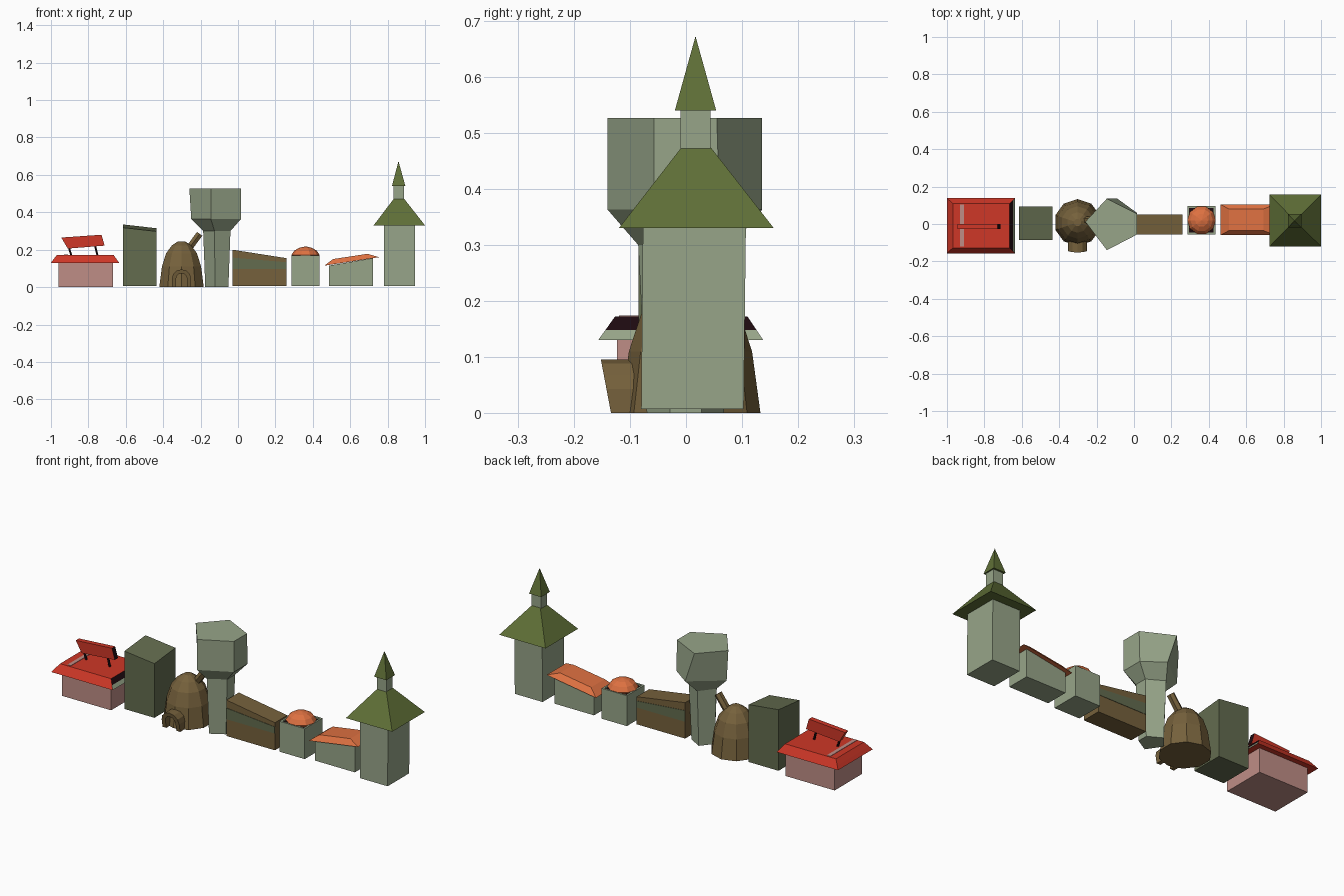
import bpy, bmesh, math
from mathutils import Vector

if "Cube" in bpy.data.objects:
    bpy.data.objects.remove(bpy.data.objects["Cube"])


def material(name, rgb):
    m = bpy.data.materials.new(name)
    m.diffuse_color = (*rgb, 1)
    m.use_nodes = True
    m.node_tree.nodes["Principled BSDF"].inputs["Base Color"].default_value = m.diffuse_color
    return m


SAGE = material("sage", (.31, .375, .25))
ROOF_GREEN = material("roof_green", (.115, .16, .038))
DARK_GREEN = material("dark_green", (.125, .15, .078))
BROWN = material("brown", (.18, .12, .045))
RED = material("red", (.62, .038, .02))
PINK = material("pink", (.52, .27, .24))
ORANGE = material("orange", (.73, .165, .053))
BLACK = material("near_black", (.012, .003, .005))


def loft(name, rings, *mats, rule=None):
    """Skin a stack of equal-length rings (one-point last ring = apex), cap the ends."""
    bm = bmesh.new()
    vs = [[bm.verts.new(p) for p in r] for r in rings]
    for a, b in zip(vs, vs[1:]):
        n = len(a)
        for i in range(n):
            j = (i + 1) % n
            bm.faces.new((a[i], a[j], b[0]) if len(b) == 1 else (a[i], a[j], b[j], b[i]))
    bm.faces.new(vs[0])
    if len(vs[-1]) > 1:
        bm.faces.new(vs[-1])
    bmesh.ops.recalc_face_normals(bm, faces=bm.faces)
    if rule:
        for f in bm.faces:
            f.material_index = rule(f)
    me = bpy.data.meshes.new(name)
    bm.to_mesh(me)
    bm.free()
    for m in mats:
        me.materials.append(m)
    ob = bpy.data.objects.new(name, me)
    bpy.context.collection.objects.link(ob)
    return ob


def rect(x0, x1, y0, y1, zl, zr=None, back=0):
    """Rectangle ring, z runs from zl (left) to zr (right), raised at the back."""
    zr = zl if zr is None else zr
    return [(x0, y0, zl), (x1, y0, zr), (x1, y1, zr + back), (x0, y1, zl + back)]


def circle(cx, cy, z, r, n, a0=0):
    return [(cx + r * math.cos(a0 + math.tau * i / n),
             cy + r * math.sin(a0 + math.tau * i / n), z) for i in range(n)]


def tube(name, a, b, r, n, mat):
    a, b = Vector(a), Vector(b)
    q = (b - a).to_track_quat('Z', 'Y')
    ring = [q @ Vector(p) for p in circle(0, 0, 0, r, n)]
    return loft(name, [[a + p for p in ring], [b + p for p in ring]], mat)


# Red-roofed hut
loft("hut_body", [rect(-.96, -.668, -.123, .11, 0), rect(-.96, -.668, -.123, .11, .135)], PINK)


def hut_colour(f):
    c = f.calc_center_median()
    if f.normal.x > .5:                      # open right gable end
        return 1 if c.z < .147 else 2
    return 0


loft("hut_roof", [rect(-1, -.635, -.157, .138, .13),
                  rect(-.987, -.648, -.144, .126, .148),
                  rect(-.968, -.665, -.127, .11, .172)], RED, SAGE, BLACK, rule=hut_colour)
loft("roof_strip", [rect(-.93, -.91, -.12, .105, .171), rect(-.93, -.91, -.12, .105, .174)], PINK)

# Tilted sign board on two posts
board = [[(x, y, z) for x, z in ((-.945, .265), (-.73, .28), (-.713, .222), (-.91, .206))]
         for y in (-.027, 0)]
loft("sign_board", board, RED, BLACK, rule=lambda f: int(f.normal.x > .7))
for x, z in ((-.905, .215), (-.765, .225)):
    tube("sign_post", (x + .014, -.014, .168), (x, -.014, z), .006, 6, BLACK)

# Tall dark green block with slanting top
loft("green_block", [rect(-.615, -.437, -.085, .093, .007),
                     rect(-.615, -.437, -.085, .093, .318, .298, .017)], DARK_GREEN)

# Brown clay dome
loft("clay_dome", [circle(-.302, .008, z, r, 10, math.radians(18)) for z, r in
                   ((0, .125), (.11, .11), (.18, .087), (.222, .055), (.245, .02))], BROWN)

# Arched doorway, leaning outward at the top
path = [(-.041, 0, -1, 0)]
path += [(.041 * math.cos(a), .043 + .041 * math.sin(a), math.cos(a), math.sin(a))
         for a in (math.pi * (1 - i / 6) for i in range(7))]
path += [(.041, 0, 1, 0)]
rings = []
for px, pz, nx, nz in path:
    ring = []
    for s, front in ((.011, 1), (.011, 0), (-.011, 0), (-.011, 1)):
        x, z = -.302 + px + nx * s, pz + nz * s
        ring.append((x, -.134 - .19 * z if front else -.09, z))
    rings.append(ring)
loft("door_arch", rings, BROWN)

# Slanted chimney pipe
tube("chimney", (-.275, .02, .19), (-.205, .02, .285), .02, 6, BROWN)

# Water tower: five-sided tank, funnel and shaft
tank = [(-.26, .012), (-.145, -.14), (.015, -.057), (.015, .055), (-.145, .136)]
low = [(-.25, .012), (-.145, -.14), (.015, -.057), (.015, .06), (-.09, .136)]


def shrink(z, sx, sy):
    return [(-.113 + (x + .122) * sx, y * sy, z) for x, y in tank]


loft("water_tower", [shrink(0, .45, .5), shrink(.3, .53, .61),
                     [(x, y, .363) for x, y in low], [(x, y, .527) for x, y in tank]], SAGE)

# Brown wedge-shaped hall with a band on each long side
loft("hall", [rect(-.03, .258, -.055, .05, .007), rect(-.03, .258, -.055, .05, .2, .155)], BROWN)
for y in (-.057, .048):
    loft("hall_band", [rect(-.03, .258, y, y + .004, .098, .098),
                       rect(-.03, .258, y, y + .004, .158, .133)], DARK_GREEN)

# Small domed house
loft("dome_house", [rect(.285, .435, -.055, .095, .007), rect(.285, .435, -.055, .095, .17),
                    rect(.295, .425, -.045, .085, .17), rect(.295, .425, -.045, .085, .163)],
     SAGE, BLACK, rule=lambda f: int(f.normal.z > .9 and f.calc_center_median().z < .168))
loft("orange_dome", [circle(.361, .02, z, r, 10) for z, r in
                     ((.162, .07), (.172, .076), (.195, .06), (.21, .035))] + [[(.361, .02, .218)]], ORANGE)

# Low house with a slanting hipped roof
loft("low_house", [rect(.487, .722, -.04, .085, .007), rect(.487, .722, -.04, .085, .115, .155)], SAGE)
loft("low_house_roof", [rect(.462, .755, -.06, .105, .115, .16),
                        rect(.508, .692, -.035, .08, .15, .178)], ORANGE)

# Tall tower with broad roof, turret and spire
loft("tower_body", [rect(.78, .945, -.08, .103, .007), rect(.78, .945, -.077, .107, .332)], SAGE)
loft("tower_roof", [rect(.725, 1, -.12, .157, .33), [(.86, .018, .508)]], ROOF_GREEN)
loft("turret", [rect(.832, .888, -.01, .044, .45), rect(.832, .888, -.01, .044, .542)], SAGE)
loft("spire", [rect(.823, .895, -.02, .054, .54), [(.858, .017, .673)]], ROOF_GREEN)
